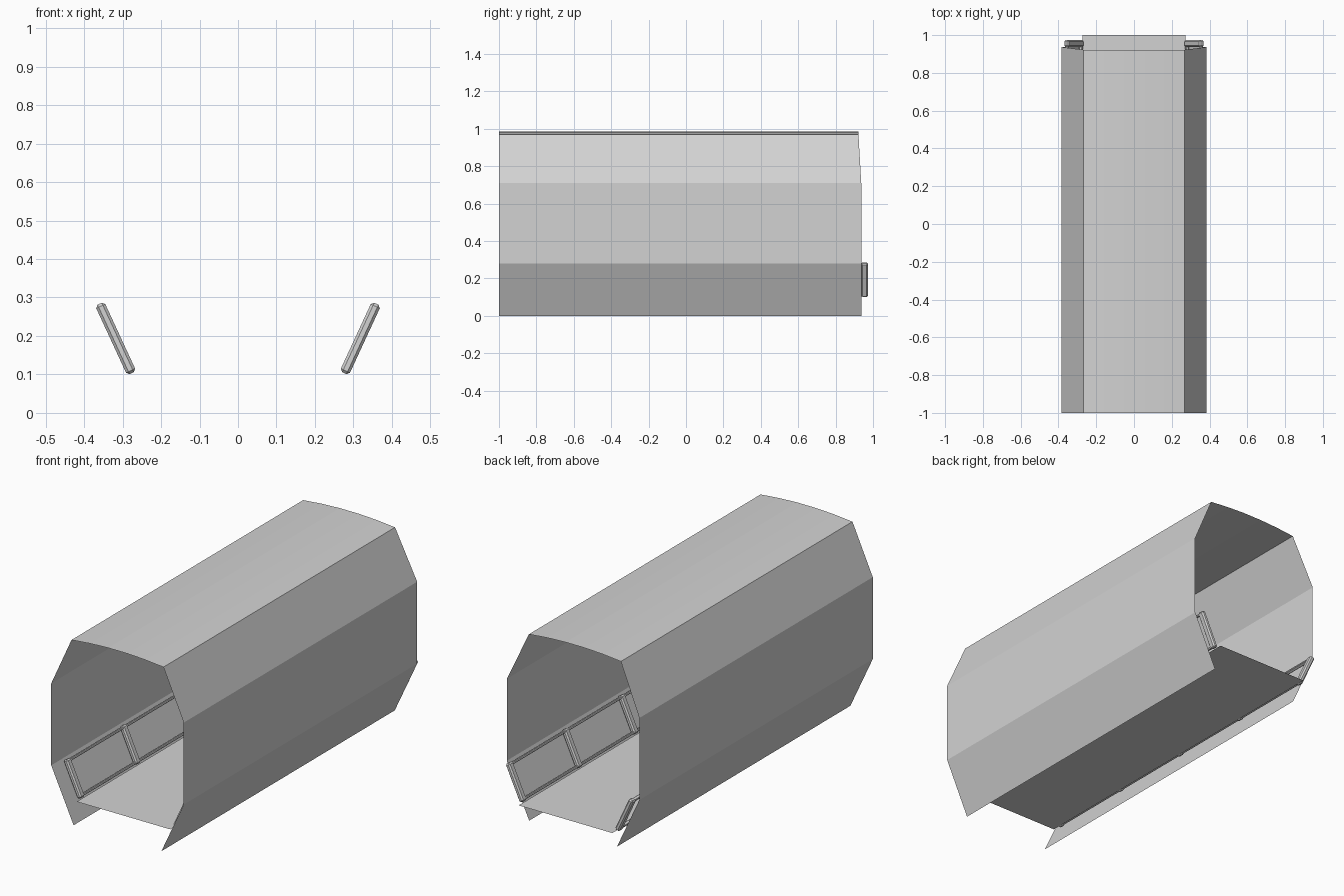
import bpy, bmesh
from mathutils import Matrix, Vector

if "Cube" in bpy.data.objects:
    bpy.data.objects.remove(bpy.data.objects["Cube"])

grey = bpy.data.materials.new("light grey metal")
grey.diffuse_color = (0.65, 0.65, 0.65, 1)
grey.use_nodes = True
grey.node_tree.nodes["Principled BSDF"].inputs["Base Color"].default_value = grey.diffuse_color


def finish(bm, name):
    me = bpy.data.meshes.new(name)
    bm.to_mesh(me)
    bm.free()
    me.materials.append(grey)
    ob = bpy.data.objects.new(name, me)
    bpy.context.collection.objects.link(ob)
    return ob


def sheet(name, points, y_front, y_back):
    """Sweep an open x-z profile along y; y_back gives the far end for each height."""
    bm = bmesh.new()
    rows = [(bm.verts.new((x, y_front, z)), bm.verts.new((x, y_back(z), z))) for x, z in points]
    for (a, b), (c, d) in zip(rows, rows[1:]):
        bm.faces.new((a, c, d, b))
    return finish(bm, name)


# Corridor shell: flared lower walls, upright sides, sloped shoulders, shallow arched roof
half = [(0.255, 0), (0.385, 0.28), (0.385, 0.71), (0.267, 0.97), (0.16, 0.98), (0.055, 0.985)]
profile = [(-x, z) for x, z in half] + [(x, z) for x, z in reversed(half)]
sheet("corridor_shell", profile, -1, lambda z: 0.937 - 0.015 * min(1, max(0, (z - 0.71) / 0.26)))

# Floor plate
sheet("floor", [(0.272, 0.1), (-0.272, 0.1)], -0.95, lambda z: 1.0)

# Frames on the lower walls
LOW, HIGH = Vector((0.278, 0, 0.107)), Vector((0.358, 0, 0.28))
SLOPE = (HIGH - LOW).normalized()
INWARD = Vector((-SLOPE.z, 0, SLOPE.x))
LENGTH = (HIGH - LOW).length


def wall_bar(name, side, along, y, size, bevel):
    """Bevelled bar lying on the sloped wall; size = (along slope, y, thickness)."""
    bm = bmesh.new()
    bmesh.ops.create_cube(bm, size=1)
    bmesh.ops.scale(bm, vec=size, verts=bm.verts)
    bmesh.ops.bevel(bm, geom=bm.edges[:], offset=bevel, segments=1, affect='EDGES')
    basis = Matrix((SLOPE, (0, 1, 0), INWARD)).transposed().to_4x4()
    centre = LOW + SLOPE * along + Vector((0, y, 0))
    bmesh.ops.transform(bm, matrix=Matrix.Translation(centre) @ basis, verts=bm.verts)
    if side < 0:
        bmesh.ops.scale(bm, vec=(-1, 1, 1), verts=bm.verts)
    bmesh.ops.recalc_face_normals(bm, faces=bm.faces)
    return finish(bm, name)


ribs = [-0.905 + 0.465 * i for i in range(5)]
for side, label in ((-1, "left"), (1, "right")):
    for y in ribs:
        wall_bar(label + "_rib", side, LENGTH / 2, y, (LENGTH + 0.008, 0.036, 0.026), 0.007)
    for along, part in ((0.006, "_lower_rail"), (LENGTH - 0.006, "_upper_rail")):
        wall_bar(label + part, side, along, 0.025, (0.012, 1.86, 0.018), 0.003)
